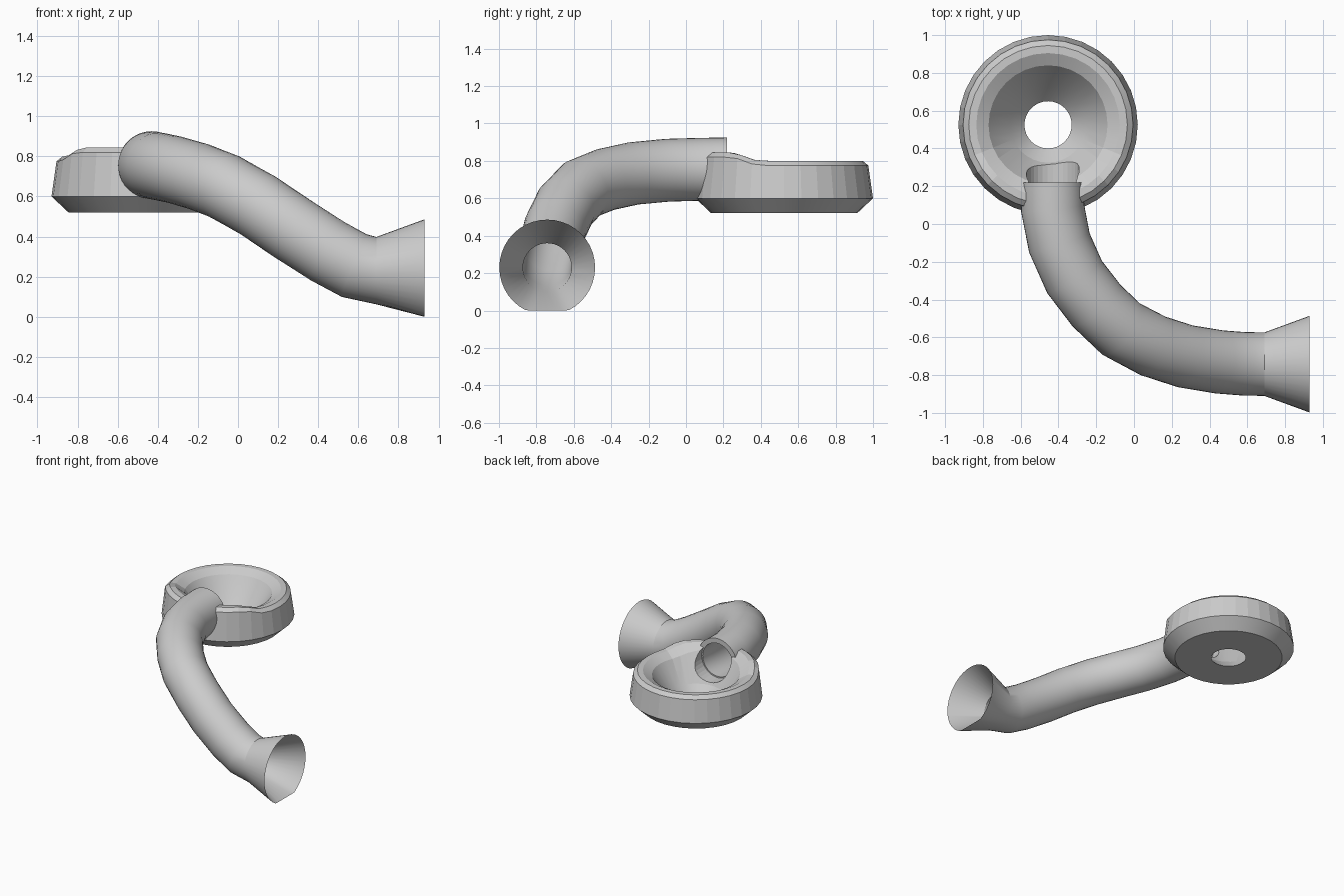
import bpy, bmesh
from math import cos, sin, pi
from mathutils import Vector

if "Cube" in bpy.data.objects:
    bpy.data.objects.remove(bpy.data.objects["Cube"], do_unlink=True)

grey = bpy.data.materials.new("light grey")
grey.use_nodes = True
grey.diffuse_color = (0.6, 0.6, 0.6, 1)
grey.node_tree.nodes["Principled BSDF"].inputs["Base Color"].default_value = (0.6, 0.6, 0.6, 1)


def loft(name, rings, closed=False):
    """Skin a list of point rings into one object."""
    bm = bmesh.new()
    loops = [[bm.verts.new(p) for p in ring] for ring in rings]
    pairs = list(zip(loops, loops[1:]))
    if closed:
        pairs.append((loops[-1], loops[0]))
    for a, b in pairs:
        n = len(a)
        for i in range(n):
            j = (i + 1) % n
            bm.faces.new((a[i], a[j], b[j], b[i]))
    bmesh.ops.recalc_face_normals(bm, faces=bm.faces)
    mesh = bpy.data.meshes.new(name)
    bm.to_mesh(mesh)
    bm.free()
    mesh.materials.append(grey)
    obj = bpy.data.objects.new(name, mesh)
    bpy.context.collection.objects.link(obj)
    return obj


def circle(centre, tangent, radius, sides):
    """Ring of points across a path, kept upright and above the ground."""
    side = tangent.cross(Vector((0, 0, 1))).normalized()
    up = side.cross(tangent).normalized()
    ring = []
    for i in range(sides):
        a = 2 * pi * i / sides
        p = centre + radius * (cos(a) * side + sin(a) * up)
        p.z = max(p.z, 0.0)
        ring.append(p)
    return ring


# Curved tube with a wall, ending in a flared mouth
path = [Vector(p) for p in (
    (-0.43, 0.22, 0.757), (-0.43, 0.08, 0.755), (-0.395, -0.1, 0.75),
    (-0.315, -0.28, 0.733), (-0.2, -0.43, 0.70), (-0.07, -0.555, 0.65),
    (0.1, -0.645, 0.555), (0.27, -0.7, 0.44), (0.45, -0.73, 0.325),
    (0.58, -0.74, 0.255), (0.69, -0.742, 0.23))]
tangents = []
for i in range(len(path)):
    if i == 0:
        t = Vector((0, -1, 0))
    elif i == len(path) - 1:
        t = Vector((1, 0, 0))
    else:
        t = path[i + 1] - path[i - 1]
    tangents.append(t.normalized())
SIDES = 40
stations = list(zip(path, tangents))
outer = [circle(p, t, 0.168, SIDES) for p, t in stations]
inner = [circle(p, t, 0.13, SIDES) for p, t in reversed(stations)]
mouth = circle(Vector((0.93, -0.742, 0.23)), Vector((1, 0, 0)), 0.256, SIDES)
tube = loft("curved_tube_with_flare", outer + [mouth] + inner, closed=True)

# Round bowl with a drain hole, its rim raised beside the tube
CX, CY = -0.455, 0.525
profile = [(0.125, 0.52), (0.39, 0.52), (0.475, 0.60), (0.45, 0.775),
           (0.42, 0.80), (0.38, 0.80), (0.315, 0.765), (0.20, 0.60)]
rings = []
for r, z in profile:
    ring = []
    for i in range(32):
        a = 2 * pi * i / 32
        x, y = CX + r * cos(a), CY + r * sin(a)
        s = min(max((0.40 - y) / 0.17, 0), 1)
        lift = 0.045 * s * s * (3 - 2 * s) if z > 0.76 else 0
        ring.append((x, y, z + lift))
    rings.append(ring)
bowl = loft("bowl", rings, closed=True)

# Channel through the bowl wall where the tube enters
bpy.ops.mesh.primitive_cylinder_add(vertices=32, radius=0.14, depth=0.56,
                                    location=(-0.43, 0.26, 0.757),
                                    rotation=(pi / 2, 0, 0))
cutter = bpy.context.object
cutter.name = "channel_cutter"
cutter.data.materials.append(grey)
cut = bowl.modifiers.new("channel", "BOOLEAN")
cut.operation = "DIFFERENCE"
cut.solver = "EXACT"
cut.object = cutter
bpy.context.view_layer.update()
cut_mesh = bpy.data.meshes.new_from_object(
    bowl.evaluated_get(bpy.context.evaluated_depsgraph_get()))
bowl.modifiers.clear()
bowl.data = cut_mesh
bpy.data.objects.remove(cutter, do_unlink=True)

# Smooth shading with sharp edges kept
for obj, angle in ((tube, 24), (bowl, 10)):
    bpy.ops.object.select_all(action="DESELECT")
    obj.select_set(True)
    bpy.context.view_layer.objects.active = obj
    bpy.ops.object.shade_smooth_by_angle(angle=angle * pi / 180)
